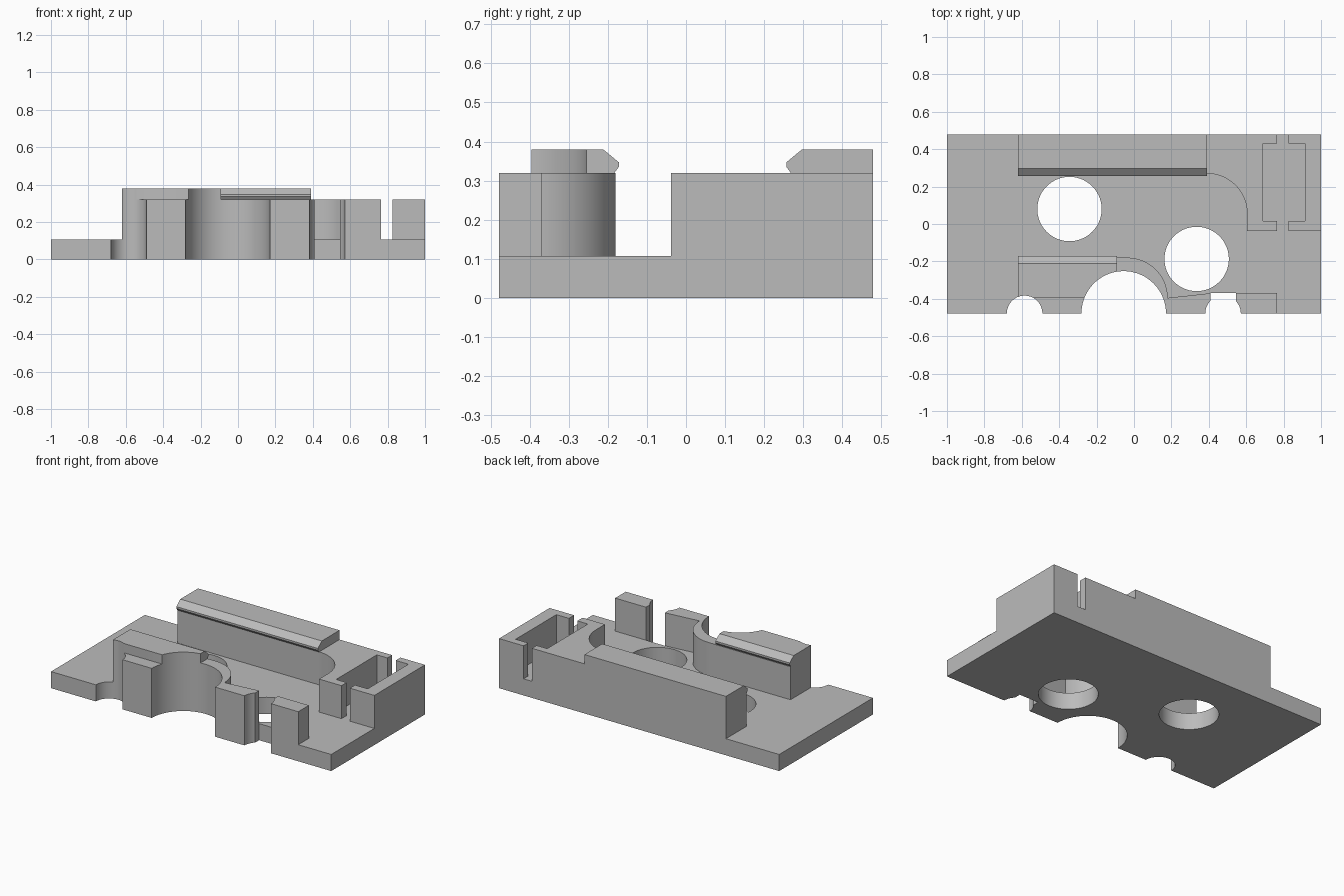
import bpy, bmesh
from math import cos, sin, radians

cube = bpy.data.objects.get("Cube")
if cube:
    bpy.data.objects.remove(cube, do_unlink=True)

grey = bpy.data.materials.new("plain grey")
grey.use_nodes = True
GREY = (0.5, 0.5, 0.5, 1)
grey.diffuse_color = GREY
grey.node_tree.nodes["Principled BSDF"].inputs["Base Color"].default_value = GREY

EDGE = 0.478     # half depth
PLATE = 0.107    # plate thickness
WALL = 0.32      # wall height
HOOK = 0.38      # hooked rail height


def arc(cx, cy, r, a0, a1, n=24):
    angles = [radians(a0 + (a1 - a0) * i / n) for i in range(n + 1)]
    return [(cx + r * cos(a), cy + r * sin(a)) for a in angles]


def prism(name, lower, upper):
    """Solid between two matching outlines of 3D points."""
    bm = bmesh.new()
    a = [bm.verts.new(p) for p in lower]
    b = [bm.verts.new(p) for p in upper]
    bm.faces.new(a)
    bm.faces.new(b)
    for i in range(len(a)):
        j = (i + 1) % len(a)
        bm.faces.new((a[i], a[j], b[j], b[i]))
    bmesh.ops.recalc_face_normals(bm, faces=bm.faces)
    mesh = bpy.data.meshes.new(name)
    bm.to_mesh(mesh)
    bm.free()
    mesh.materials.append(grey)
    ob = bpy.data.objects.new(name, mesh)
    bpy.context.collection.objects.link(ob)
    return ob


def upright(name, outline, z0, z1):
    return prism(name, [(x, y, z0) for x, y in outline],
                 [(x, y, z1) for x, y in outline])


def along_x(name, profile, x0, x1):
    return prism(name, [(x0, y, z) for y, z in profile],
                 [(x1, y, z) for y, z in profile])


def box(name, x0, x1, y0, y1, z0, z1):
    return upright(name, [(x0, y0), (x1, y0), (x1, y1), (x0, y1)], z0, z1)


def activate(ob):
    bpy.ops.object.select_all(action='DESELECT')
    ob.select_set(True)
    bpy.context.view_layer.objects.active = ob


def cut(ob, cutters):
    activate(ob)
    for c in cutters:
        mod = ob.modifiers.new("cut", 'BOOLEAN')
        mod.operation = 'DIFFERENCE'
        mod.solver = 'EXACT'
        mod.object = c
        bpy.ops.object.modifier_apply(modifier=mod.name)


def round_cutter(name, x, y, r):
    ob = upright(name, arc(x, y, r, 0, 360, 72)[:-1], -0.1, 0.6)
    ob.hide_render = True
    return ob


# Base plate
plate = box("base_plate", -1, 1, -EDGE, EDGE, 0, PLATE)

# Front wall with a rounded corner, and the small post beside the slot
front_wall = upright("front_wall", [(-0.62, -EDGE), (0.41, -EDGE), (0.41, -0.37)]
                     + arc(-0.035, -0.395, 0.215, 0, 90)
                     + [(-0.62, -0.18)], PLATE, WALL)
# Only the stretch beside the arc end steps back to the post line
front_post = box("front_post", 0.545, 0.765, -EDGE, -0.37, PLATE, WALL)

# Back wall sweeping round into the near side of the pocket
back_wall = upright("back_wall", [(-0.62, EDGE), (-0.62, 0.27)]
                    + arc(0.39, 0.055, 0.215, 90, 0)
                    + [(0.605, -0.038), (0.765, -0.038), (0.765, 0.015),
                       (0.69, 0.015), (0.69, 0.43), (0.765, 0.43),
                       (0.765, EDGE)], PLATE, WALL)

# Bracket closing the pocket on the outer end
end_bracket = upright("end_bracket",
                      [(0.825, -0.038), (1, -0.038), (1, EDGE), (0.825, EDGE),
                       (0.825, 0.43), (0.915, 0.43), (0.915, 0.015),
                       (0.825, 0.015)], PLATE, WALL)

# Hooked rails facing each other
front_hook = along_x("front_hook", [(-0.395, WALL), (-0.395, HOOK), (-0.212, HOOK),
                                    (-0.172, 0.347), (-0.172, 0.335),
                                    (-0.183, WALL)], -0.62, -0.09)
back_hook = along_x("back_hook", [(EDGE, WALL), (EDGE, HOOK), (0.297, HOOK),
                                  (0.257, 0.347), (0.257, 0.335),
                                  (0.268, WALL)], -0.62, 0.39)

# Round openings and notches
holes = [round_cutter("left_hole", -0.345, 0.08, 0.172),
         round_cutter("right_hole", 0.335, -0.187, 0.172)]
notches = [round_cutter("small_notch", -0.585, -EDGE, 0.095),
           round_cutter("large_notch", -0.055, -EDGE, 0.226)]
slot_round = round_cutter("slot_round", 0.476, -EDGE, 0.095)
slot = box("slot_cutter", 0.41, 0.545, -0.6, -0.37, -0.1, 0.6)

cut(plate, holes + notches + [slot_round, slot])
cut(front_wall, notches + [slot_round])
cut(front_post, [slot_round])
cut(front_hook, notches)
for c in holes + notches + [slot_round, slot]:
    bpy.data.objects.remove(c, do_unlink=True)

# Smooth curves, sharp edges
for ob in (plate, front_wall, front_post, back_wall, end_bracket, front_hook, back_hook):
    activate(ob)
    bpy.ops.object.shade_smooth_by_angle(angle=radians(30))
